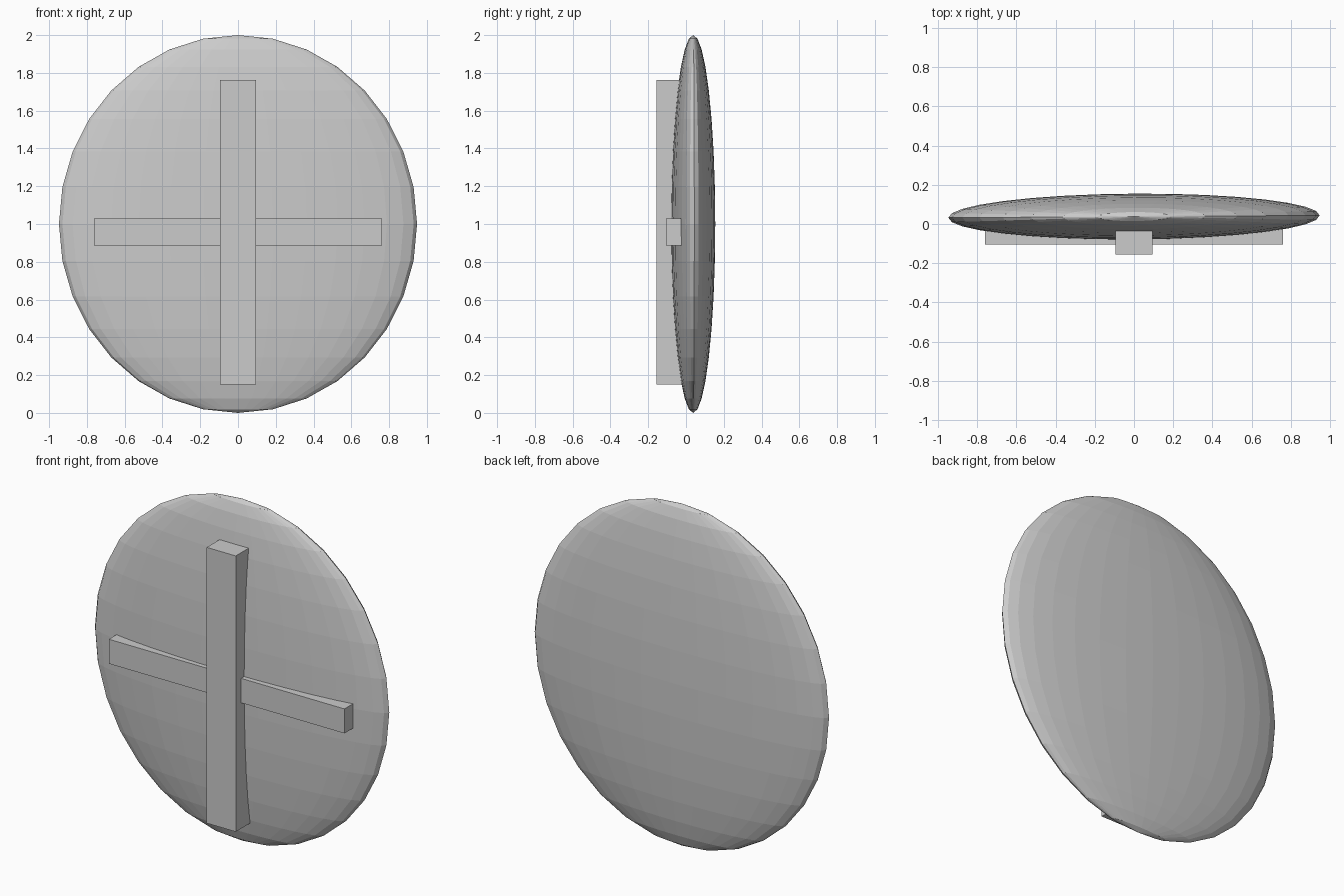
import bpy
import math

if "Cube" in bpy.data.objects:
    bpy.data.objects.remove(bpy.data.objects["Cube"], do_unlink=True)

# Single plain grey
grey = bpy.data.materials.new("plain_grey")
grey.use_nodes = True
colour = (0.6, 0.6, 0.6, 1)
grey.diffuse_color = colour
grey.node_tree.nodes["Principled BSDF"].inputs["Base Color"].default_value = colour


def bar(name, low, high):
    """Box spanning two opposite corners."""
    centre = [(a + b) / 2 for a, b in zip(low, high)]
    bpy.ops.mesh.primitive_cube_add(size=1, location=centre)
    obj = bpy.context.object
    obj.name = name
    obj.scale = [b - a for a, b in zip(low, high)]
    obj.data.materials.append(grey)


# Flat-shaded lens-shaped shield body
bpy.ops.mesh.primitive_uv_sphere_add(segments=32, ring_count=16, radius=1,
                                     location=(0, 0.038, 1))
body = bpy.context.object
body.name = "shield_body"
body.scale = (0.948, 0.117, 1)
body.rotation_euler.z = math.radians(0.35)
body.data.materials.append(grey)

# Crossed bars, sunk into the front of the body
bar("vertical_bar", (-0.094, -0.155, 0.15), (0.094, 0.02, 1.763))
bar("horizontal_bar", (-0.762, -0.105, 0.885), (0.762, 0.02, 1.028))
